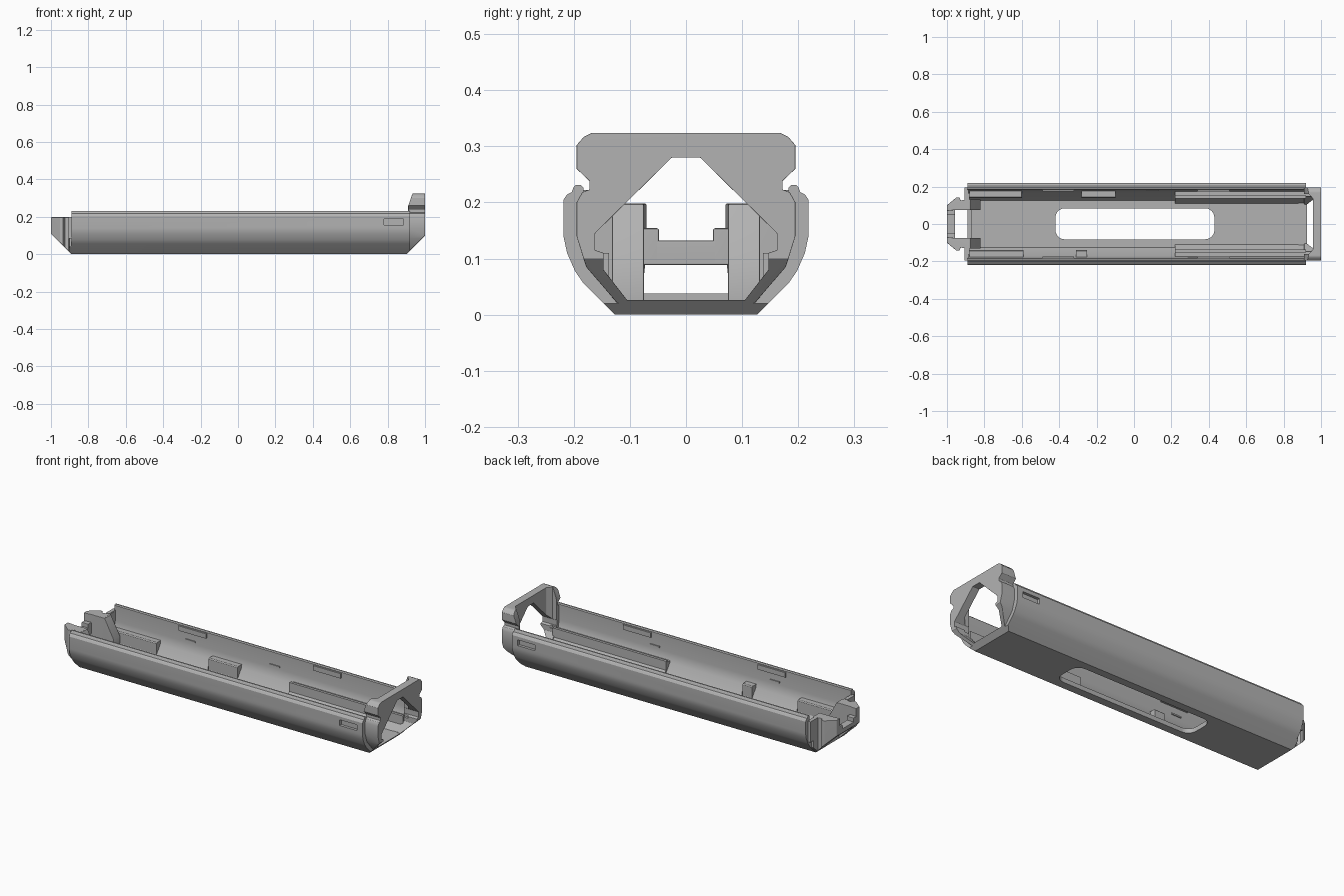
import bpy, bmesh
from mathutils import Vector

cube = bpy.data.objects.get("Cube")
if cube:
    bpy.data.objects.remove(cube, do_unlink=True)

grey = bpy.data.materials.new("plain grey")
grey.use_nodes = True
colour = (0.45, 0.45, 0.45, 1)
grey.diffuse_color = colour
grey.node_tree.nodes["Principled BSDF"].inputs["Base Color"].default_value = colour

AXES = {"X": lambda p, d: (d, p[0], p[1]),
        "Y": lambda p, d: (p[0], d, p[1]),
        "Z": lambda p, d: (p[0], p[1], d)}


def prism(name, pts, axis, a, b):
    """Extrude a flat outline along an axis from a to b."""
    bm = bmesh.new()
    face = bm.faces.new([bm.verts.new(AXES[axis](p, a)) for p in pts])
    ext = bmesh.ops.extrude_face_region(bm, geom=[face])
    shift = Vector(AXES[axis]((0, 0), b - a))
    bmesh.ops.translate(bm, vec=shift,
                        verts=[g for g in ext["geom"] if isinstance(g, bmesh.types.BMVert)])
    bmesh.ops.recalc_face_normals(bm, faces=bm.faces)
    mesh = bpy.data.meshes.new(name)
    bm.to_mesh(mesh)
    bm.free()
    mesh.materials.append(grey)
    obj = bpy.data.objects.new(name, mesh)
    bpy.context.collection.objects.link(obj)
    return obj


def box(name, x, y, z):
    return prism(name, [(x[0], y[0]), (x[1], y[0]), (x[1], y[1]), (x[0], y[1])], "Z", *z)


def trim(obj, point, normal):
    """Remove everything on the normal's side of a plane and cap the cut."""
    bm = bmesh.new()
    bm.from_mesh(obj.data)
    res = bmesh.ops.bisect_plane(bm, geom=bm.verts[:] + bm.edges[:] + bm.faces[:],
                                 plane_co=point, plane_no=normal, clear_outer=True)
    edges = [g for g in res["geom_cut"] if isinstance(g, bmesh.types.BMEdge)]
    if edges:
        bmesh.ops.holes_fill(bm, edges=[e for e in edges if e.is_boundary])
    bmesh.ops.recalc_face_normals(bm, faces=bm.faces)
    bm.to_mesh(obj.data)
    bm.free()


def cut(obj, cutter):
    mod = obj.modifiers.new("cut", "BOOLEAN")
    mod.operation, mod.solver, mod.object = "DIFFERENCE", "EXACT", cutter
    cutter.hide_render = True


def activate(obj):
    bpy.ops.object.select_all(action="DESELECT")
    obj.select_set(True)
    bpy.context.view_layer.objects.active = obj


def finish(obj, bevel=0.0):
    if bevel:
        mod = obj.modifiers.new("bevel", "BEVEL")
        mod.width, mod.segments, mod.limit_method = bevel, 2, "ANGLE"
    activate(obj)
    cutters = [m.object for m in obj.modifiers if m.type == "BOOLEAN"]
    for mod in list(obj.modifiers):
        bpy.ops.object.modifier_apply(modifier=mod.name)
    for c in cutters:
        bpy.data.objects.remove(c, do_unlink=True)
    activate(obj)
    bpy.ops.object.shade_smooth_by_angle(angle=0.5)
    obj.modifiers.new("even shading", "WEIGHTED_NORMAL").keep_sharp = True


def both(pts):
    """Complete a half outline with its mirror image."""
    return pts + [(-a, b) for a, b in reversed(pts)]


def side(pts, s):
    return [(s * a, b) for a, b in pts]


# long open tray
outer = [(0.127, 0), (0.183, 0.056), (0.198, 0.078), (0.212, 0.11), (0.218, 0.138),
         (0.218, 0.205), (0.212, 0.214), (0.204, 0.218), (0.2, 0.228), (0.196, 0.231),
         (0.188, 0.231), (0.183, 0.226)]
inner = [(0.183, 0.14), (0.172, 0.09), (0.125, 0.025)]
tray = prism("tray_shell", both(outer + inner), "X", -0.89, 0.92)
trim(tray, (0.9, 0, 0), (1, 0, -1))

slot = box("floor_slot_cutter", (-0.42, 0.43), (-0.082, 0.084), (-0.1, 0.06))
bm = bmesh.new()
bm.from_mesh(slot.data)
upright = [e for e in bm.edges if abs(e.verts[0].co.z - e.verts[1].co.z) > 0.1]
bmesh.ops.bevel(bm, geom=upright, offset=0.05, segments=6, profile=0.5, affect="EDGES")
bm.to_mesh(slot.data)
bm.free()
cut(tray, slot)
for s in (-1, 1):
    y = sorted((s * 0.203, s * 0.25))
    cut(tray, box("latch_recess_cutter", (0.78, 0.885), y, (0.155, 0.187)))
finish(tray)

# arched end plate with shoulders and a tapered foot
plate_out = [(0.168, 0.324), (0.182, 0.317), (0.195, 0.302), (0.195, 0.26), (0.172, 0.238),
             (0.172, 0.223), (0.185, 0.218), (0.195, 0.2), (0.195, 0.14), (0.178, 0.085),
             (0.122, 0.02)]
plate_in = [(0.105, 0.026), (0.147, 0.08), (0.147, 0.11), (0.162, 0.115),
            (0.162, 0.145), (0.025, 0.28)]
plate = prism("end_plate", both(plate_out + plate_in)[:-0 or None], "X", 0.91, 1.0)
trim(plate, (0.9, 0, 0), (1, 0, -1))
trim(plate, (0.9, 0, 0.23), (-1, 0, 0.35))
relief = [(0.86, -0.16), (0.935, -0.16), (0.957, -0.135),
          (0.957, 0.135), (0.935, 0.16), (0.86, 0.16)]
cut(plate, prism("plate_relief_cutter", relief, "Z", 0.1, 0.4))
finish(plate, 0.004)

# floor lip under the end plate
lip = box("floor_lip", (0.88, 0.93), (-0.12, 0.12), (0.001, 0.026))
trim(lip, (0.9, 0, 0), (1, 0, -1))
finish(lip)

# tapered posts, flanges and corner ramps at the other end
post_plan = [(-0.88, 0.075), (-0.955, 0.075), (-1, 0.07), (-1, 0.1), (-0.95, 0.142),
             (-0.935, 0.142), (-0.925, 0.125), (-0.905, 0.13), (-0.902, 0.165), (-0.88, 0.165)]
ramp = [(-0.89, 0.02), (-0.82, 0.02), (-0.82, 0.095), (-0.875, 0.197), (-0.89, 0.197)]
for s, word in ((1, "left"), (-1, "right")):
    post = prism(word + "_post", [(a, s * b) for a, b in post_plan], "Z", 0, 0.198)
    trim(post, (-0.89, 0, 0), (-1, 0, -1))
    trim(post, (0, s * 0.122, 0), (0, s, -1))
    finish(post, 0.004)
    finish(prism(word + "_corner_ramp", ramp, "Y", s * 0.075, s * 0.132), 0.003)
    finish(box(word + "_flange", (-0.905, -0.885), sorted((s * 0.13, s * 0.195)), (0.085, 0.2)))
    tab = box(word + "_bar_tab", (-1, -0.957), sorted((s * 0.048, s * 0.08)), (0.09, 0.154))
    trim(tab, (-0.89, 0, 0), (-1, 0, -1))
    finish(tab, 0.004)

bar = box("cross_bar", (-1, -0.957), (-0.08, 0.08), (0.088, 0.132))
trim(bar, (-0.89, 0, 0), (-1, 0, -1))
finish(bar, 0.004)
finish(box("floor_ridge", (-0.89, -0.87), (-0.08, 0.08), (0.02, 0.038)))

# stepped rails and support blocks along the lower walls
rail = [(0.108, 0.022), (0.137, 0.06), (0.137, 0.11), (0.152, 0.11), (0.152, 0.1),
        (0.18, 0.1), (0.176, 0.085), (0.128, 0.022)]
block = [(0.14, 0.03), (0.14, 0.105), (0.145, 0.11), (0.185, 0.11), (0.176, 0.085), (0.135, 0.025)]
supports = {1: [(-0.88, -0.6), (-0.28, -0.1)], -1: [(-0.88, -0.59), (-0.31, -0.25)]}
for s, word in ((1, "left"), (-1, "right")):
    finish(prism(word + "_rail", side(rail, s), "X", 0.22, 0.92))
    for x0, x1 in supports[s]:
        finish(prism(word + "_support_block", side(block, s), "X", x0, x1), 0.003)
    # thin clips under the rim and small ribs on the wall
    for x0, x1 in ((-0.49, -0.32), (0.34, 0.51)):
        finish(box(word + "_rim_clip", (x0, x1), sorted((s * 0.174, s * 0.19)), (0.195, 0.222)))
    for x in (-0.42, 0.1 if s > 0 else 0.32):
        finish(box(word + "_wall_rib", (x - 0.03, x + 0.03),
                   sorted((s * 0.178, s * 0.19)), (0.15, 0.158)))
